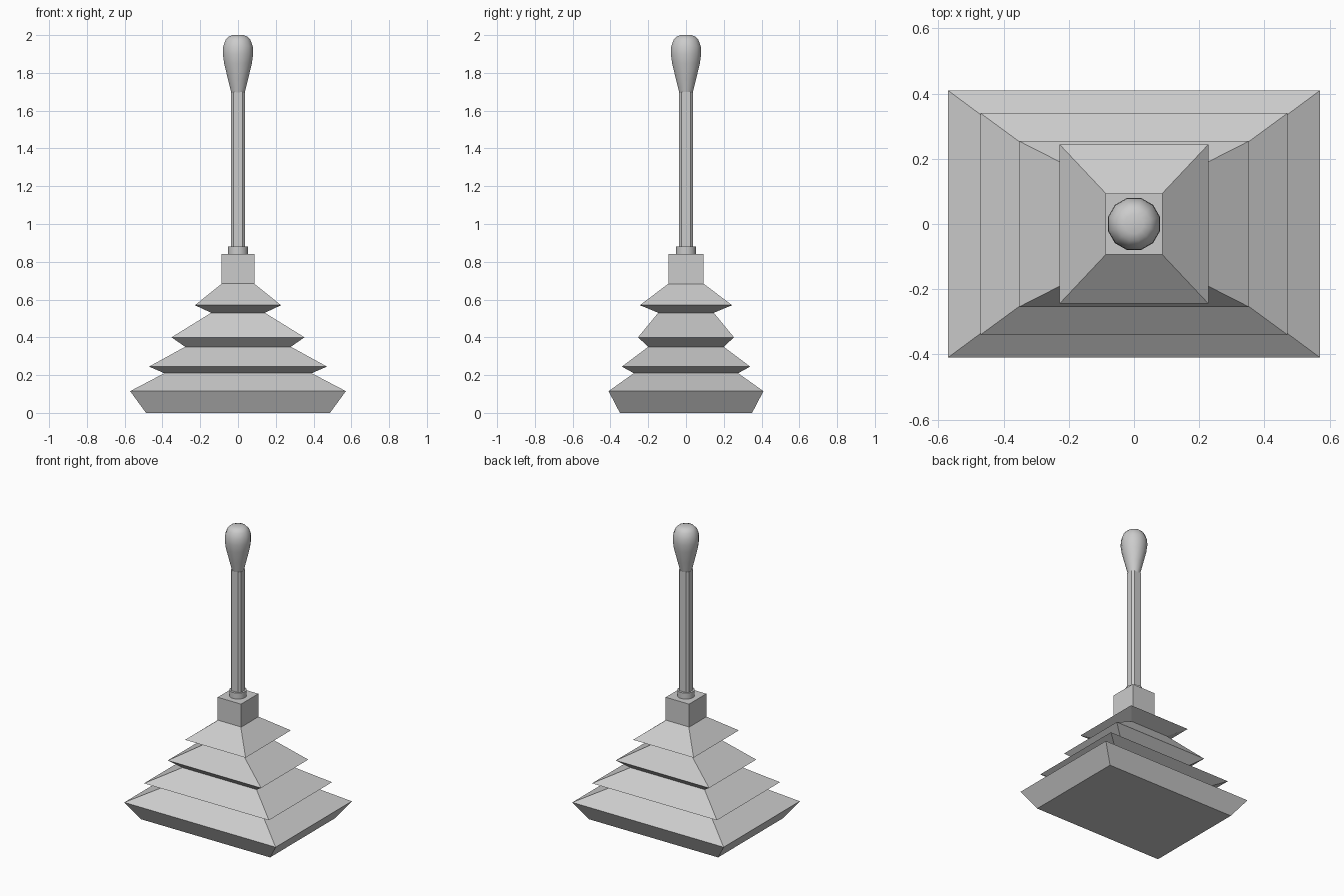
import bpy, bmesh, math

if "Cube" in bpy.data.objects:
    bpy.data.objects.remove(bpy.data.objects["Cube"])


def loft(name, rings, smooth=None):
    """Skin a stack of closed point rings and cap both ends."""
    bm = bmesh.new()
    loops = [[bm.verts.new(p) for p in ring] for ring in rings]
    n = len(loops[0])
    for a, b in zip(loops, loops[1:]):
        for i in range(n):
            j = (i + 1) % n
            bm.faces.new((a[i], a[j], b[j], b[i]))
    bm.faces.new(loops[0][::-1])
    bm.faces.new(loops[-1])
    bmesh.ops.recalc_face_normals(bm, faces=bm.faces)
    mesh = bpy.data.meshes.new(name)
    bm.to_mesh(mesh)
    bm.free()
    ob = bpy.data.objects.new(name, mesh)
    bpy.context.collection.objects.link(ob)
    if smooth:
        bpy.ops.object.select_all(action='DESELECT')
        bpy.context.view_layer.objects.active = ob
        ob.select_set(True)
        bpy.ops.object.shade_smooth_by_angle(angle=math.radians(smooth))
    return ob


def rect(x, y, z):
    return [(-x, -y, z), (x, -y, z), (x, y, z), (-x, y, z)]


def octagon(x, y, cx, cy, z):
    return [(-x + cx, -y, z), (x - cx, -y, z), (x, -y + cy, z), (x, y - cy, z),
            (x - cx, y, z), (-x + cx, y, z), (-x, y - cy, z), (-x, -y + cy, z)]


def circle(r, z, n=12):
    return [(r * math.cos(2 * math.pi * (i + .5) / n),
             r * math.sin(2 * math.pi * (i + .5) / n), z) for i in range(n)]


# Pleated rectangular boot, narrowing upwards
boot = [(.487, .35, 0), (.571, .41, .115), (.39, .276, .21), (.471, .34, .245),
        (.28, .2, .35), (.352, .254, .4), (.142, .147, .53), (.228, .244, .57),
        (.085, .092, .685)]
loft("pleated_boot", [rect(*p) for p in boot])

# Square block on top of the boot
loft("collar_block", [rect(.088, .093, z) for z in (.68, .84)])

# Round collar at the foot of the shaft
loft("shaft_collar", [circle(.054, z) for z in (.84, .88)], 35)

# Long shaft with chamfered corners
loft("shaft", [octagon(.038, .036, .013, .013, z) for z in (.84, 1.7)])

# Teardrop knob
knob = [(.037, 1.695), (.056, 1.77), (.076, 1.85), (.083, 1.9),
        (.081, 1.94), (.068, 1.975), (.052, 1.992), (.03, 2.0)]
loft("knob", [circle(r, z) for r, z in knob], 35)
